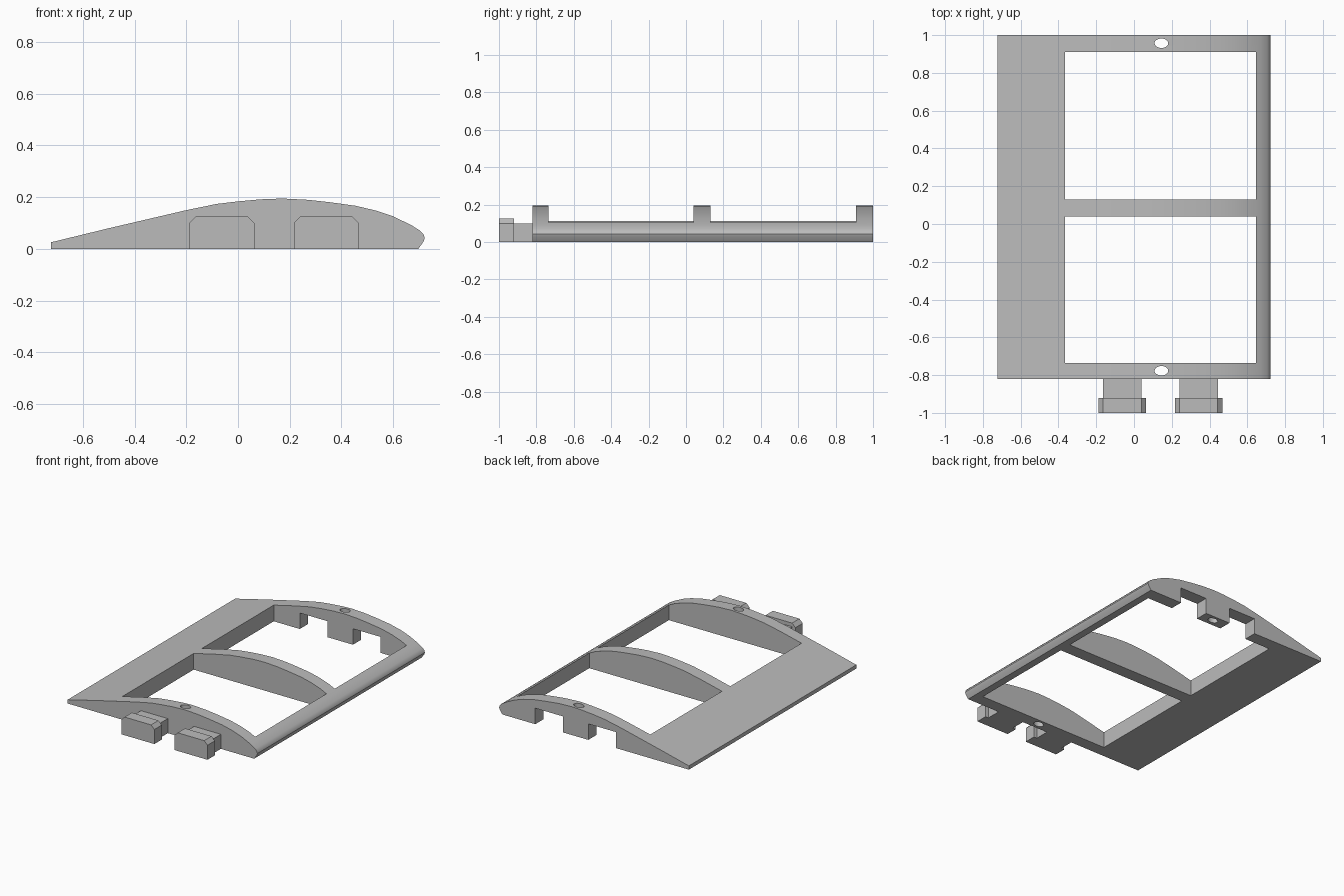
import bpy, bmesh, math

cube = bpy.data.objects.get("Cube")
if cube:
    bpy.data.objects.remove(cube)

grey = bpy.data.materials.new("light_grey")
grey.use_nodes = True
colour = (0.5, 0.5, 0.5, 1)
grey.diffuse_color = colour
grey.node_tree.nodes["Principled BSDF"].inputs["Base Color"].default_value = colour


def extrude_y(name, outline, y0, y1):
    """Solid made from an x-z outline swept along y."""
    bm = bmesh.new()
    face = bm.faces.new([bm.verts.new((x, y0, z)) for x, z in outline])
    ret = bmesh.ops.extrude_face_region(bm, geom=[face])
    moved = [v for v in ret["geom"] if isinstance(v, bmesh.types.BMVert)]
    bmesh.ops.translate(bm, verts=moved, vec=(0, y1 - y0, 0))
    bmesh.ops.recalc_face_normals(bm, faces=bm.faces)
    mesh = bpy.data.meshes.new(name)
    bm.to_mesh(mesh)
    bm.free()
    mesh.materials.append(grey)
    obj = bpy.data.objects.new(name, mesh)
    bpy.context.collection.objects.link(obj)
    return obj


def box(name, x0, x1, y0, y1, z0, z1):
    return extrude_y(name, [(x0, z0), (x1, z0), (x1, z1), (x0, z1)], y0, y1)


def cut(target, cutter):
    cutter.hide_render = True
    bpy.context.view_layer.objects.active = target
    mod = target.modifiers.new("cut", "BOOLEAN")
    mod.operation = "DIFFERENCE"
    mod.solver = "EXACT"
    mod.object = cutter
    bpy.ops.object.modifier_apply(modifier=mod.name)
    bpy.data.objects.remove(cutter)


# Wing section swept along its span
airfoil = [(-0.722, 0), (-0.722, 0.026), (-0.5, 0.08), (-0.2, 0.15), (-0.083, 0.174),
           (0, 0.184), (0.09, 0.192), (0.172, 0.195), (0.27, 0.19), (0.36, 0.18),
           (0.454, 0.167), (0.535, 0.148), (0.6, 0.126), (0.67, 0.092), (0.705, 0.07),
           (0.718, 0.055), (0.722, 0.042), (0.717, 0.028), (0.697, 0)]
frame = extrude_y("wing_frame", airfoil, -0.82, 1)

# Two open bays between the ribs
for y0, y1 in ((0.13, 0.91), (-0.735, 0.04)):
    cut(frame, box("bay_cutter", -0.365, 0.645, y0, y1, -0.1, 0.4))

# Slots through the back rib that receive the connectors
centres = (-0.062, 0.342)
for cx in centres:
    cut(frame, box("slot_cutter", cx - 0.105, cx + 0.105, 0.85, 1.1, -0.1, 0.11))

# Oval pin holes through the end ribs
for y in (0.957, -0.777):
    bpy.ops.mesh.primitive_cylinder_add(vertices=32, radius=1, depth=1, location=(0.145, y, 0.1))
    hole = bpy.context.object
    hole.name = "hole_cutter"
    hole.scale = (0.036, 0.025, 1)
    bpy.context.view_layer.update()
    cut(frame, hole)

bpy.ops.object.select_all(action="DESELECT")
frame.select_set(True)
bpy.context.view_layer.objects.active = frame
bpy.ops.object.shade_smooth_by_angle(angle=math.radians(32))

# Connectors: a narrow neck with a wider chamfered head
for side, cx in zip(("right", "left"), centres):
    box(side + "_connector_neck", cx - 0.102, cx + 0.102, -0.92, -0.82, 0, 0.1)
    w, c, h = 0.126, 0.025, 0.125
    extrude_y(side + "_connector_head",
              [(cx - w, 0), (cx + w, 0), (cx + w, h - c), (cx + w - c, h),
               (cx - w + c, h), (cx - w, h - c)], -1, -0.92)
